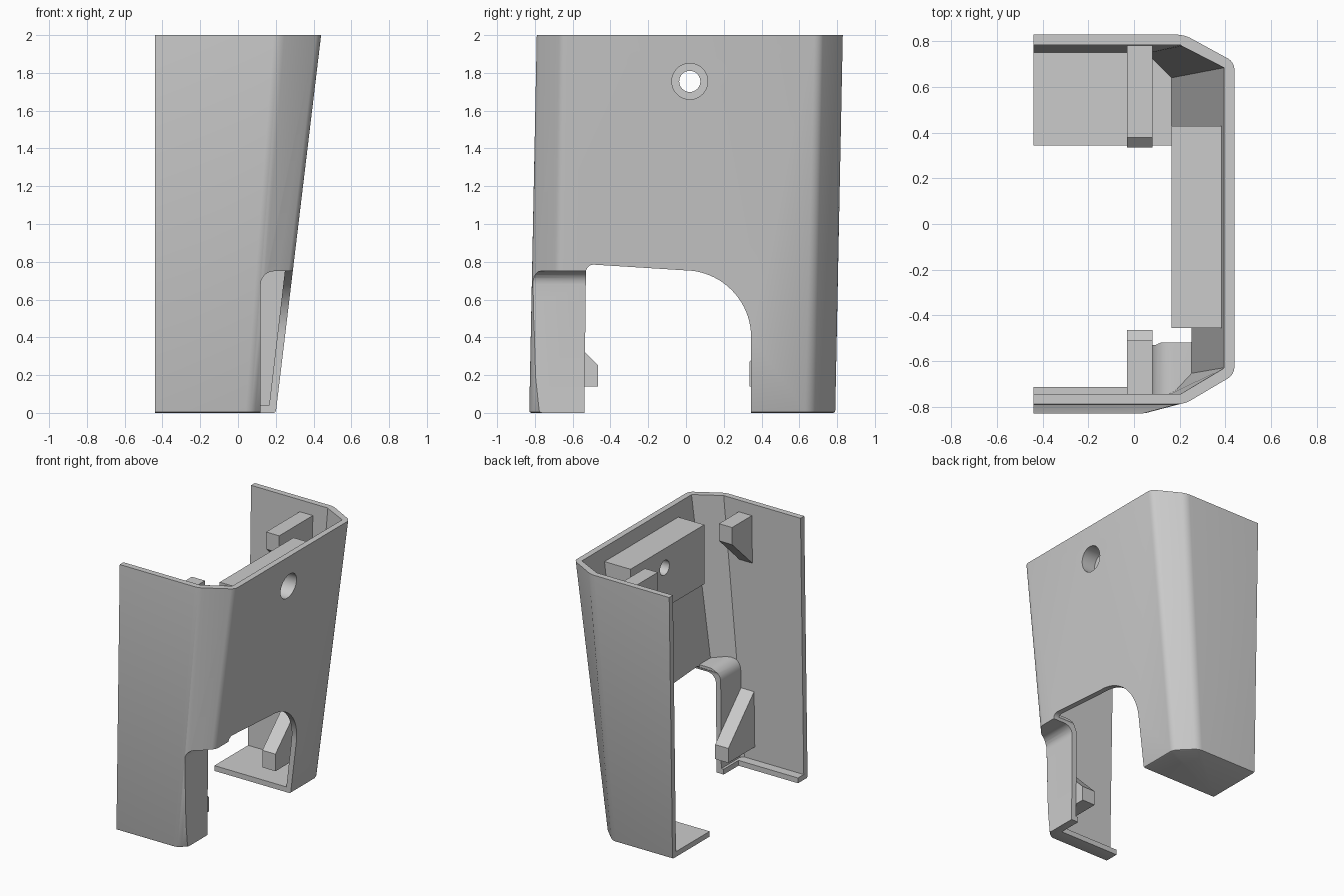
import bpy, bmesh, math
from mathutils import Vector

cube = bpy.data.objects.get("Cube")
if cube:
    bpy.data.objects.remove(cube)

grey = bpy.data.materials.new("plain_grey")
grey.use_nodes = True
grey.diffuse_color = (0.6, 0.6, 0.6, 1)
grey.node_tree.nodes["Principled BSDF"].inputs["Base Color"].default_value = (0.6, 0.6, 0.6, 1)


def solid(name, ring_a, ring_b, bevel=None):
    """Closed solid lofted between two matching rings."""
    bm = bmesh.new()
    a = [bm.verts.new(p) for p in ring_a]
    b = [bm.verts.new(p) for p in ring_b]
    bm.faces.new(a)
    bm.faces.new(b)
    n = len(a)
    for i in range(n):
        bm.faces.new((a[i], a[(i + 1) % n], b[(i + 1) % n], b[i]))
    bmesh.ops.recalc_face_normals(bm, faces=bm.faces)
    if bevel:
        bevel(bm)
    mesh = bpy.data.meshes.new(name)
    bm.to_mesh(mesh)
    bm.free()
    mesh.materials.append(grey)
    obj = bpy.data.objects.new(name, mesh)
    bpy.context.collection.objects.link(obj)
    return obj


def prism(name, points, axis, lo, hi):
    """Extrude a 2D outline along x (outline yz) or y (outline xz)."""
    if axis == "x":
        return solid(name, [(lo, u, v) for u, v in points], [(hi, u, v) for u, v in points])
    return solid(name, [(u, lo, v) for u, v in points], [(u, hi, v) for u, v in points])


def box(name, x0, x1, y0, y1, z0, z1):
    return prism(name, [(y0, z0), (y1, z0), (y1, z1), (y0, z1)], "x", x0, x1)


def arc(cx, cy, rx, ry, start, end, steps):
    angles = [math.radians(start + (end - start) * i / steps) for i in range(steps + 1)]
    return [(cx + rx * math.cos(t), cy + ry * math.sin(t)) for t in angles]


def cut(obj, *cutters):
    for c in cutters:
        c.hide_render = True
        mod = obj.modifiers.new("cut", "BOOLEAN")
        mod.operation = "DIFFERENCE"
        mod.solver = "EXACT"
        mod.object = c
        bpy.context.view_layer.objects.active = obj
        bpy.ops.object.modifier_apply(modifier=mod.name)


def remove(*objs):
    for o in objs:
        bpy.data.objects.remove(o)


def tapered(bottom, top, z):
    """Outline of the tapered body at height z."""
    return [Vector((*p, 0)).lerp(Vector((*q, 2)), z / 2) for p, q in zip(bottom, top)]


def soften(bm):
    """Round the upright corners, then ease the bottom rim."""
    def upright(e):
        d = e.verts[0].co - e.verts[1].co
        return abs(d.z) > 1 and max(v.co.x for v in e.verts) > 0
    bmesh.ops.bevel(bm, geom=[e for e in bm.edges if upright(e)], offset=0.03,
                    segments=4, profile=0.5, affect="EDGES")
    rim = [e for e in bm.edges if all(v.co.z < 0.001 for v in e.verts)
           and any(v.co.x > -0.43 for v in e.verts)]
    bmesh.ops.bevel(bm, geom=rim, offset=0.012, segments=2, profile=0.5, affect="EDGES")


# Outer body and inner cavity outlines, open towards -x
outer_low = [(-0.44, -0.83), (0.07, -0.83), (0.20, -0.69), (0.20, 0.66), (0.07, 0.79), (-0.44, 0.79)]
outer_top = [(-0.44, -0.79), (0.22, -0.79), (0.44, -0.66), (0.44, 0.71), (0.22, 0.83), (-0.44, 0.83)]
inner_low = [(-0.7, -0.785), (0.055, -0.785), (0.16, -0.67), (0.16, 0.64), (0.055, 0.748), (-0.7, 0.748)]
inner_top = [(-0.7, -0.745), (0.205, -0.745), (0.395, -0.63), (0.395, 0.685), (0.205, 0.785), (-0.7, 0.785)]


def notch(name, x, y, z, r):
    """Corner relief with a rounded inner corner."""
    outline = [(0.9, -0.2), (x, -0.2)] + arc(x + r, z - r, r, r, 180, 90, 6) + [(0.9, z)]
    return prism(name, outline, "y", -1.2, y)


body = solid("body_shell", tapered(outer_low, outer_top, 0), tapered(outer_low, outer_top, 2), soften)
cavity = solid("cavity_cutter", tapered(inner_low, inner_top, 0.04), tapered(inner_low, inner_top, 2.1))
notch_outer = notch("notch_cutter", 0.12, -0.50, 0.75, 0.07)
notch_inner = notch("notch_wall_cutter", 0.08, -0.52, 0.79, 0.09)
cut(body, notch_outer)
cut(cavity, notch_inner)
cut(body, cavity)

# Arched opening through the wide side and the floor
arch_outline = ([(0.345, -0.2)] + arc(-0.01, 0.40, 0.355, 0.355, 0, 90, 20)
                + arc(-0.49, 0.745, 0.04, 0.04, 90, 180, 5) + [(-0.54, -0.2)])
arch = prism("arch_cutter", arch_outline, "x", -0.9, 0.9)
floor_gap = box("floor_gap_cutter", -0.9, 0.06, -0.715, -0.3, -0.1, 0.06)
cut(body, arch, floor_gap)

# Screw hole with a wide recess, shared by wall and mounting block
recess = prism("recess_cutter", arc(0.02, 1.755, 0.095, 0.095, 0, 352.5, 47), "x", 0.30, 0.7)
bore = prism("bore_cutter", arc(0.02, 1.755, 0.056, 0.056, 0, 348.75, 31), "x", 0, 0.7)
block = prism("mounting_block", [(0.165, 1.45), (0.165, 1.9), (0.405, 1.9), (0.35, 1.45)],
              "y", -0.455, 0.43)
cut(body, recess)
cut(block, recess, bore)
remove(cavity, notch_outer, notch_inner, arch, floor_gap, recess, bore)


# Sloped hooks on both side walls
def hook(name, wall, tip, z_flat, z_tip, z_wall):
    prism(name, [(wall, z_flat), (tip, z_flat), (tip, z_tip), (wall, z_wall)], "x", -0.03, 0.08)


hook("front_upper_hook", -0.76, -0.51, 1.91, 1.78, 1.54)
hook("front_lower_hook", -0.80, -0.465, 0.14, 0.25, 0.59)
hook("back_upper_hook", 0.80, 0.38, 1.91, 1.78, 1.38)
hook("back_lower_hook", 0.77, 0.335, 0.14, 0.27, 0.69)

# Smooth only the rounded parts
bpy.ops.object.select_all(action="DESELECT")
for part in (body, block):
    part.select_set(True)
bpy.context.view_layer.objects.active = body
bpy.ops.object.shade_smooth_by_angle(angle=math.radians(25))
